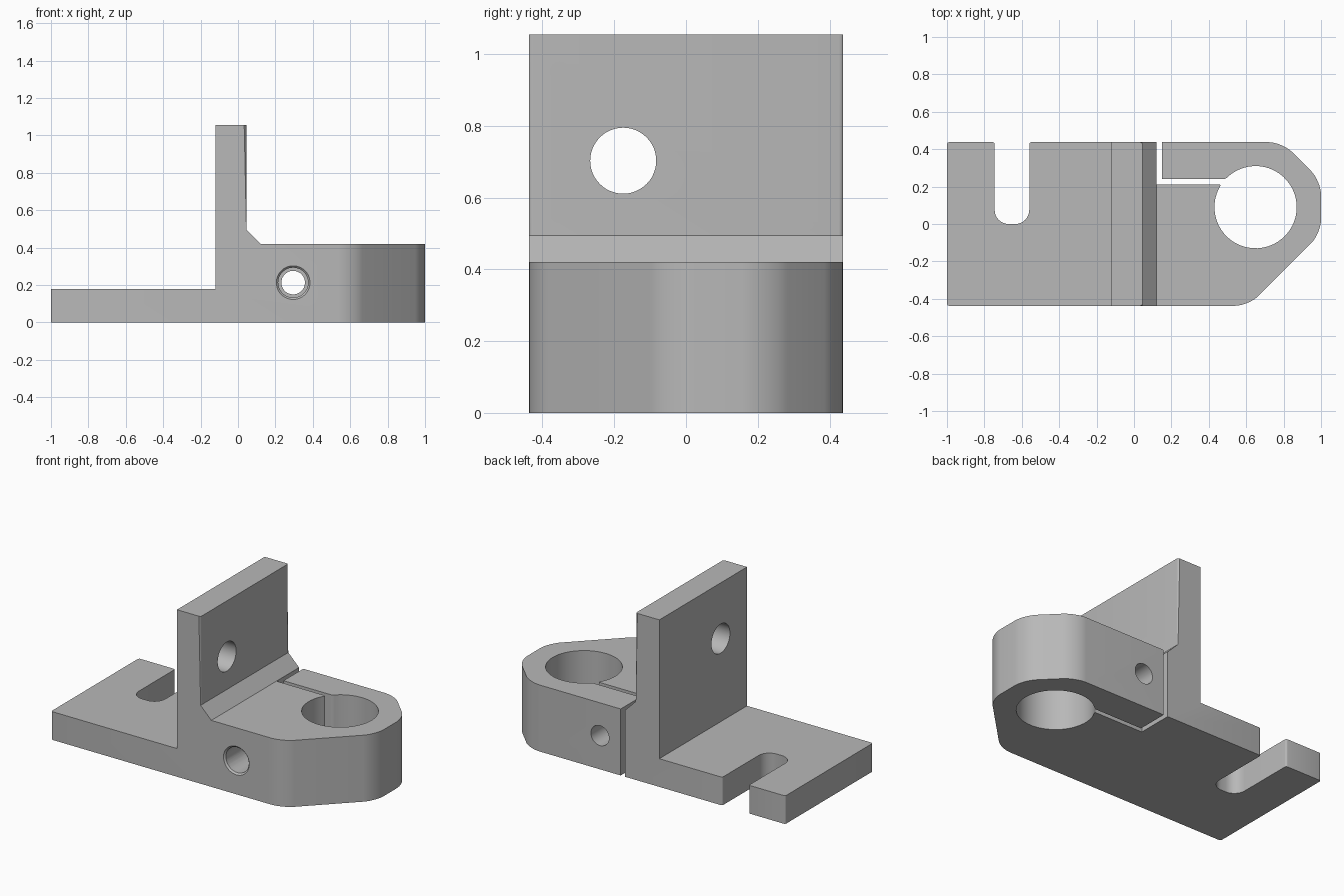
import bpy, bmesh, math
from mathutils import Matrix, Vector

cube = bpy.data.objects.get("Cube")
if cube:
    bpy.data.objects.remove(cube, do_unlink=True)

HALF = 0.4375      # half depth
R90 = math.pi / 2

grey = bpy.data.materials.new("Plain grey")
grey.use_nodes = True
colour = (0.48, 0.48, 0.48, 1)
grey.diffuse_color = colour
grey.node_tree.nodes["Principled BSDF"].inputs["Base Color"].default_value = colour


def prism(points, axis, lo, hi):
    """Extrude a flat outline: axis 'y' takes (x, z), axis 'z' takes (x, y)."""
    bm = bmesh.new()
    place = (lambda a, b: (a, lo, b)) if axis == "y" else (lambda a, b: (a, b, lo))
    face = bm.faces.new([bm.verts.new(place(a, b)) for a, b in points])
    new = bmesh.ops.extrude_face_region(bm, geom=[face])["geom"]
    shift = Vector((0, hi - lo, 0)) if axis == "y" else Vector((0, 0, hi - lo))
    bmesh.ops.translate(bm, vec=shift, verts=[v for v in new if isinstance(v, bmesh.types.BMVert)])
    bmesh.ops.recalc_face_normals(bm, faces=bm.faces)
    return bm


def round_uprights(bm, offset, segments, rule):
    """Round the sharp vertical edges whose midpoint meets the rule."""
    chosen = []
    for e in bm.edges:
        a, b = e.verts[0].co, e.verts[1].co
        upright = abs(a.z - b.z) > 0.05 and (a - b).xy.length < 0.001
        if upright and e.calc_face_angle(0) > 0.5 and rule((a + b) / 2):
            chosen.append(e)
    if chosen:
        bmesh.ops.bevel(bm, geom=chosen, offset=offset, offset_type="OFFSET",
                        segments=segments, profile=0.5, affect="EDGES")


def make_object(name, bm):
    mesh = bpy.data.meshes.new(name)
    bm.to_mesh(mesh)
    bm.free()
    ob = bpy.data.objects.new(name, mesh)
    bpy.context.collection.objects.link(ob)
    return ob


def round_cutter(r1, r2, depth, centre, rotation, sides=48):
    bm = bmesh.new()
    bmesh.ops.create_cone(bm, cap_ends=True, segments=sides, radius1=r1, radius2=r2,
                          depth=depth, matrix=Matrix.Translation(centre) @ rotation)
    return bm


def cut(target, bm):
    cutter = make_object("cutter", bm)
    cutter.hide_render = True
    mod = target.modifiers.new("cut", "BOOLEAN")
    mod.operation, mod.solver, mod.object = "DIFFERENCE", "EXACT", cutter
    bpy.ops.object.modifier_apply(modifier=mod.name)
    bpy.data.objects.remove(cutter, do_unlink=True)


# Body: foot plate, upright wall, chamfer and clamp block in one side profile
body = prism([(-1, 0), (1, 0), (1, 0.42), (0.12, 0.42), (0.045, 0.495),
              (0.045, 1.055), (-0.12, 1.055), (-0.12, 0.178), (-1, 0.178)], "y", -HALF, HALF)

# Slanted corners of the clamp block
for point, normal in (((1, -0.05, 0), (1, -1, 0)), ((1, 0.23, 0), (1, 1, 0))):
    geom = body.verts[:] + body.edges[:] + body.faces[:]
    done = bmesh.ops.bisect_plane(body, geom=geom, plane_co=point, plane_no=normal, clear_outer=True)
    rim = [e for e in done["geom_cut"] if isinstance(e, bmesh.types.BMEdge)]
    bmesh.ops.contextual_create(body, geom=rim)
bmesh.ops.recalc_face_normals(body, faces=body.faces)

# Rounded uprights: wide on the clamp nose, fine on wall and foot
round_uprights(body, 0.075, 8, lambda p: p.x > 0.5)
round_uprights(body, 0.012, 4, lambda p: p.x < -0.9 or abs(p.x - 0.045) < 0.01)

bracket = make_object("mounting_bracket", body)
bracket.data.materials.append(grey)
bpy.context.view_layer.objects.active = bracket
bracket.select_set(True)

# Open slot in the foot
slot = prism([(-0.745, 0), (-0.56, 0), (-0.56, 0.6), (-0.745, 0.6)], "z", -0.1, 0.3)
round_uprights(slot, 0.075, 8, lambda p: p.y < 0.1)
cut(bracket, slot)

# Hole through the wall
along_x = Matrix.Rotation(R90, 4, "Y")
cut(bracket, round_cutter(0.092, 0.092, 0.5, (-0.04, -0.175, 0.703), along_x))

# Clamp bore and the bent slit that opens it
cut(bracket, round_cutter(0.22, 0.22, 1, (0.65, 0.09, 0.2), Matrix.Rotation(math.radians(3), 4, "Z")))
cut(bracket, prism([(0.121, 0.212), (0.6, 0.212), (0.6, 0.24), (0.15, 0.24),
                    (0.15, 0.6), (0.121, 0.6)], "z", -0.1, 0.8))

# Clamp screw hole: wide in the block, narrow in the ear, countersunk at the front
along_y = Matrix.Rotation(-R90, 4, "X")
cut(bracket, round_cutter(0.08, 0.08, 0.82, (0.295, -0.185, 0.213), along_y))
cut(bracket, round_cutter(0.063, 0.063, 0.4, (0.295, 0.4, 0.213), along_y))
cut(bracket, round_cutter(0.11, 0.07, 0.04, (0.295, -HALF, 0.213), along_y))

# Soften the slot mouth and the slit lips
bm = bmesh.new()
bm.from_mesh(bracket.data)
round_uprights(bm, 0.012, 4, lambda p: p.x < -0.5 and -0.8 < p.x and p.y > 0.43)
round_uprights(bm, 0.012, 4, lambda p: 0.44 < p.x < 0.51 and 0.2 < p.y < 0.25)
bm.to_mesh(bracket.data)
bm.free()

bpy.ops.object.shade_smooth_by_angle(angle=math.radians(30))
